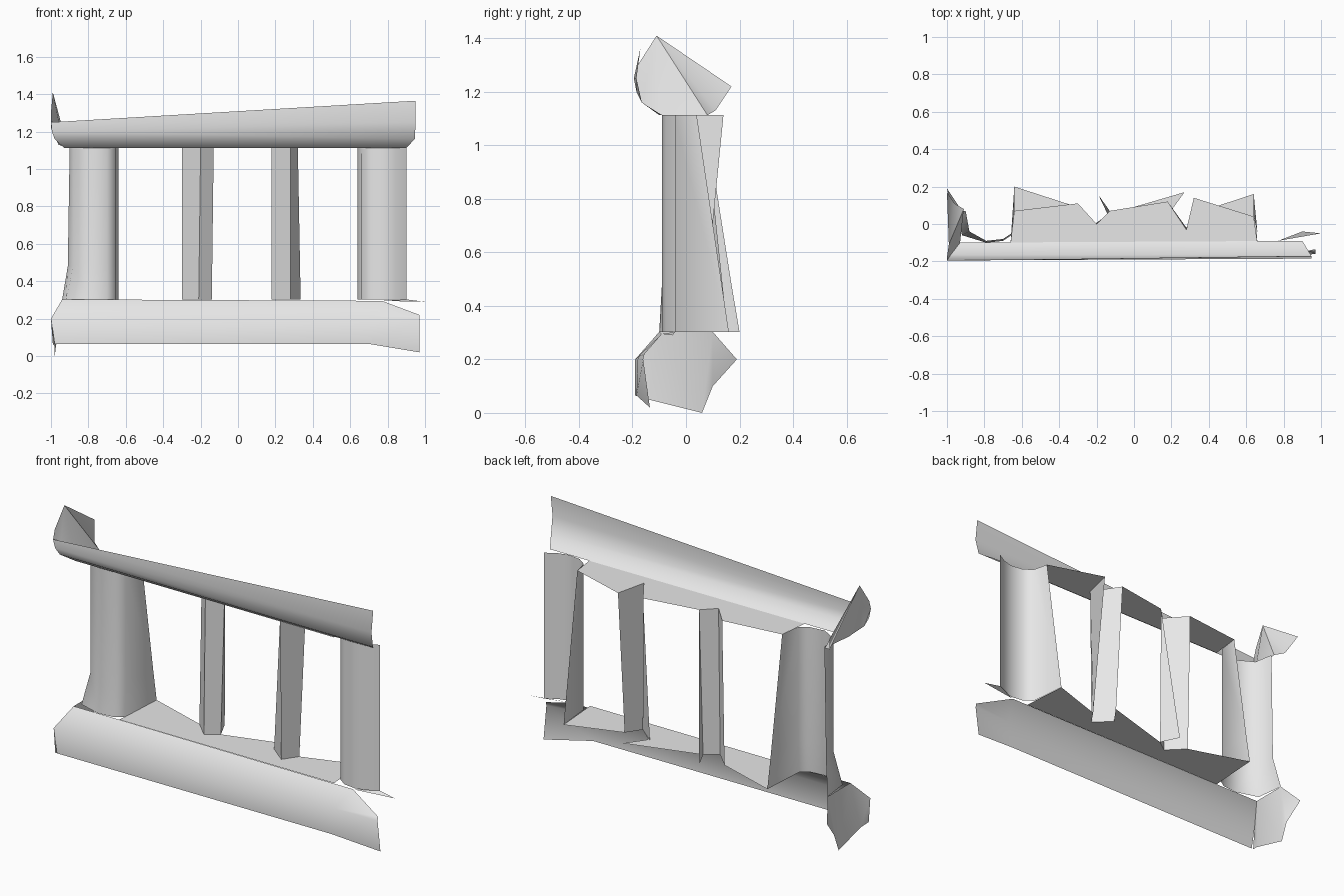
import bpy, bmesh, math

cube = bpy.data.objects.get("Cube")
if cube:
    bpy.data.objects.remove(cube, do_unlink=True)

stone = bpy.data.materials.new("pale grey stone")
stone.use_nodes = True
stone.diffuse_color = (0.8, 0.8, 0.8, 1)
stone.node_tree.nodes["Principled BSDF"].inputs["Base Color"].default_value = (0.8, 0.8, 0.8, 1)


def finish(name, bm, angle):
    bmesh.ops.triangulate(bm, faces=[f for f in bm.faces if len(f.verts) > 4])
    mesh = bpy.data.meshes.new(name)
    bm.to_mesh(mesh)
    bm.free()
    mesh.materials.append(stone)
    ob = bpy.data.objects.new(name, mesh)
    bpy.context.collection.objects.link(ob)
    bpy.ops.object.select_all(action='DESELECT')
    ob.select_set(True)
    bpy.context.view_layer.objects.active = ob
    bpy.ops.object.shade_smooth_by_angle(angle=math.radians(angle))


def loft(name, rows, angle=60):
    """Open sheet through rows of points."""
    bm = bmesh.new()
    grid = [[bm.verts.new(p) for p in row] for row in rows]
    for a, b in zip(grid, grid[1:]):
        for i in range(len(a) - 1):
            bm.faces.new((a[i], a[i + 1], b[i + 1], b[i]))
    bmesh.ops.recalc_face_normals(bm, faces=bm.faces)
    finish(name, bm, angle)


def column(name, levels):
    """Open upright sheet from (z, [(x, y), ...]) levels."""
    loft(name, [[(x, y, z) for x, y in pts] for z, pts in levels])


def sheet(name, pts):
    """Single flat or slightly bent polygon."""
    bm = bmesh.new()
    bm.faces.new([bm.verts.new(p) for p in pts])
    finish(name, bm, 40)


def ledge(name, z, back):
    """Flat ledge from the front line to a jagged back edge."""
    outline = [(-0.66, -0.1)] + back + [(0.66, -0.1)]
    sheet(name, [(x, y, z) for x, y in outline])


TOP, LOW = 1.113, 0.303

# Rails: open front mouldings
loft("top_rail", [
    [(-1, -0.195, 1.25), (-0.995, -0.185, 1.2), (-0.98, -0.165, 1.16), (-0.93, -0.1, TOP)],
    [(0.95, -0.17, 1.365), (0.95, -0.185, 1.25), (0.945, -0.165, 1.16), (0.9, -0.09, TOP)]])
loft("bottom_rail", [
    [(-0.98, -0.19, 0.065), (-1, -0.19, 0.2), (-0.94, -0.1, LOW)],
    [(0.7, -0.185, 0.065), (0.72, -0.18, 0.21), (0.77, -0.09, 0.295)],
    [(0.97, -0.135, 0.02), (0.97, -0.16, 0.2), (0.97, -0.155, 0.22)]])
sheet("rail_spike", [(0.77, -0.09, 0.295), (1, -0.05, 0.29), (0.9, -0.04, 0.303)])

# Left end pieces
sheet("top_rail_end", [
    (-1, -0.195, 1.25), (-0.98, -0.165, 1.16), (-0.93, -0.1, TOP), (-0.91, 0.08, TOP),
    (-0.96, 0.11, 1.13), (-1, 0.17, 1.22), (-0.99, -0.11, 1.41), (-1, -0.18, 1.3)])
sheet("bottom_rail_end", [
    (-1, -0.19, 0.2), (-0.99, -0.19, 0.065), (-0.975, -0.14, 0.05), (-0.98, 0.06, 0),
    (-0.98, 0.1, 0.1), (-1, 0.19, 0.2), (-0.94, 0.1, LOW), (-0.94, -0.1, LOW)])

# Ledges under the top rail and on the bottom rail
ledge("top_ledge", TOP, [
    (-0.64, 0.07), (-0.3, 0.11), (-0.2, 0), (-0.13, 0.07),
    (0.18, 0.12), (0.28, -0.03), (0.32, 0.14), (0.64, 0.04)])
ledge("bottom_ledge", LOW, [
    (-0.64, 0.2), (-0.3, 0.09), (-0.21, 0), (-0.14, 0.05), (0.27, 0.17),
    (0.19, 0.06), (0.28, -0.02), (0.335, 0.06), (0.64, 0.16)])

# End posts: curved front with a deep inner return
column("left_post", [
    (TOP, [(-0.9, 0.07), (-0.88, -0.04), (-0.79, -0.09), (-0.7, -0.08), (-0.655, -0.05), (-0.64, 0.07)]),
    (0.48, [(-0.91, 0.07), (-0.88, -0.04), (-0.79, -0.09), (-0.7, -0.08), (-0.655, -0.05), (-0.64, 0.17)]),
    (LOW, [(-0.94, 0.1), (-0.92, -0.06), (-0.79, -0.1), (-0.7, -0.09), (-0.655, -0.06), (-0.64, 0.2)])])
right_front = [(0.9, -0.04), (0.84, -0.075), (0.78, -0.09), (0.71, -0.08), (0.66, -0.045)]
column("right_post", [
    (TOP, right_front + [(0.64, 0.04)]),
    (LOW, right_front + [(0.64, 0.16)])])

# Middle balusters: angled sheets
column("left_baluster", [
    (TOP, [(-0.3, 0.11), (-0.2, 0), (-0.13, 0.07)]),
    (LOW, [(-0.3, 0.09), (-0.21, 0), (-0.14, 0.05)])])
sheet("left_baluster_return", [(-0.13, 0.07, TOP), (-0.14, 0.05, LOW), (-0.19, 0.155, LOW)])
column("right_baluster", [
    (TOP, [(0.18, 0.12), (0.28, -0.03), (0.32, 0.14)]),
    (LOW, [(0.18, 0.06), (0.28, -0.02), (0.335, 0.06)])])
